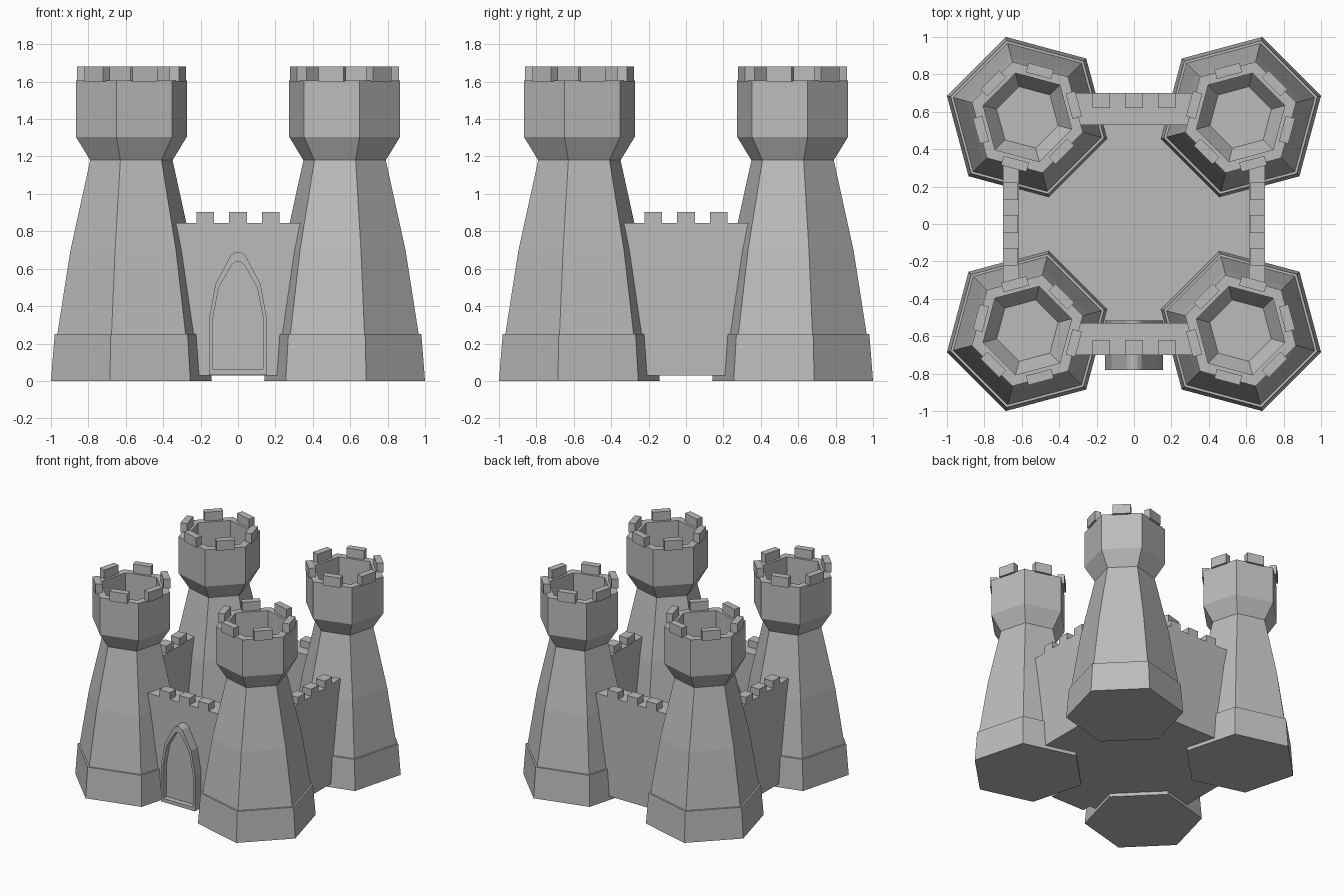
import bpy, bmesh, math
from mathutils import Matrix, Vector

cube = bpy.data.objects.get("Cube")
if cube:
    bpy.data.objects.remove(cube, do_unlink=True)

stone = bpy.data.materials.new("stone_grey")
stone.use_nodes = True
GREY = (0.5, 0.5, 0.5, 1)
stone.diffuse_color = GREY
stone.node_tree.nodes["Principled BSDF"].inputs["Base Color"].default_value = GREY


def finish(name, bm):
    bmesh.ops.recalc_face_normals(bm, faces=bm.faces)
    mesh = bpy.data.meshes.new(name)
    bm.to_mesh(mesh)
    bm.free()
    mesh.materials.append(stone)
    obj = bpy.data.objects.new(name, mesh)
    bpy.context.collection.objects.link(obj)
    return obj


def add_box(bm, center, size, turn=Matrix()):
    bmesh.ops.create_cube(bm, size=1, matrix=turn @ Matrix.Translation(center)
                          @ Matrix.Diagonal((*size, 1)))


def loft(bm, rings):
    """Skin closed rings of points and cap both ends."""
    loops = [[bm.verts.new(p) for p in ring] for ring in rings]
    for a, b in zip(loops, loops[1:]):
        for i in range(len(a)):
            j = (i + 1) % len(a)
            bm.faces.new((a[i], a[j], b[j], b[i]))
    bm.faces.new(loops[0])
    bm.faces.new(loops[-1])


# Towers: (radius, height) profile from base, over the rim, to the inner floor
PROFILE = [(0.445, 0), (0.425, 0.25), (0.41, 0.25), (0.337, 0.7), (0.228, 1.18),
           (0.307, 1.305), (0.307, 1.607), (0.245, 1.607), (0.245, 1.33), (0.17, 1.22)]
SPACING = 0.57


def tower(name, sx, sy):
    facing = math.atan2(sy, sx)
    place = Matrix.Translation((sx * SPACING, sy * SPACING, 0))
    bm = bmesh.new()
    angles = [facing + math.radians(30 + 60 * k) for k in range(6)]
    loft(bm, [[place @ Vector((r * math.cos(a), r * math.sin(a), z)) for a in angles]
              for r, z in PROFILE])
    finish(name, bm)
    # One merlon in the middle of each rim side
    bm = bmesh.new()
    for k in range(6):
        turn = place @ Matrix.Rotation(facing + k * math.pi / 3, 4, 'Z')
        add_box(bm, (0.257, 0, 1.64), (0.052, 0.14, 0.08), turn)
    finish(name + "_merlons", bm)


for front, sy in (("front", -1), ("back", 1)):
    for side, sx in (("left", 1), ("right", -1)):
        tower(f"{front}_{side}_tower", sx, sy)


# Curtain walls with three merlons each
def wall(name, degrees, inner):
    turn = Matrix.Rotation(math.radians(degrees), 4, 'Z')
    outer = 0.7
    bm = bmesh.new()
    add_box(bm, (0, -(inner + outer) / 2, 0.4375), (0.8, outer - inner, 0.815), turn)
    for x in (-0.175, 0, 0.175):
        add_box(bm, (x, -0.66, 0.87), (0.095, 0.08, 0.065), turn)
    finish(name, bm)


wall("front_wall", 0, 0.53)
wall("left_wall", 90, 0.615)
wall("back_wall", 180, 0.53)
wall("right_wall", 270, 0.615)

# Courtyard floor
bm = bmesh.new()
add_box(bm, (0, 0, 0.045), (1.36, 1.36, 0.03))
finish("courtyard_floor", bm)


# Pointed gate: arch block with a recessed door panel
def arch(half, y):
    right = [(x, y, z) for x, z in half]
    left = [(-x, y, z) for x, z in reversed(half) if x > 0]
    return right + left


OUTER = [(0.155, 0.033), (0.155, 0.33), (0.12, 0.52), (0.04, 0.67), (0, 0.69)]
INNER = [(0.135, 0.062), (0.135, 0.33), (0.103, 0.5), (0.03, 0.625), (0, 0.637)]
OUTER.insert(4, (0.02, 0.685))
INNER.insert(4, (0.015, 0.635))
bm = bmesh.new()
loft(bm, [arch(OUTER, -0.515), arch(OUTER, -0.78), arch(INNER, -0.78), arch(INNER, -0.735)])
finish("gate", bm)
